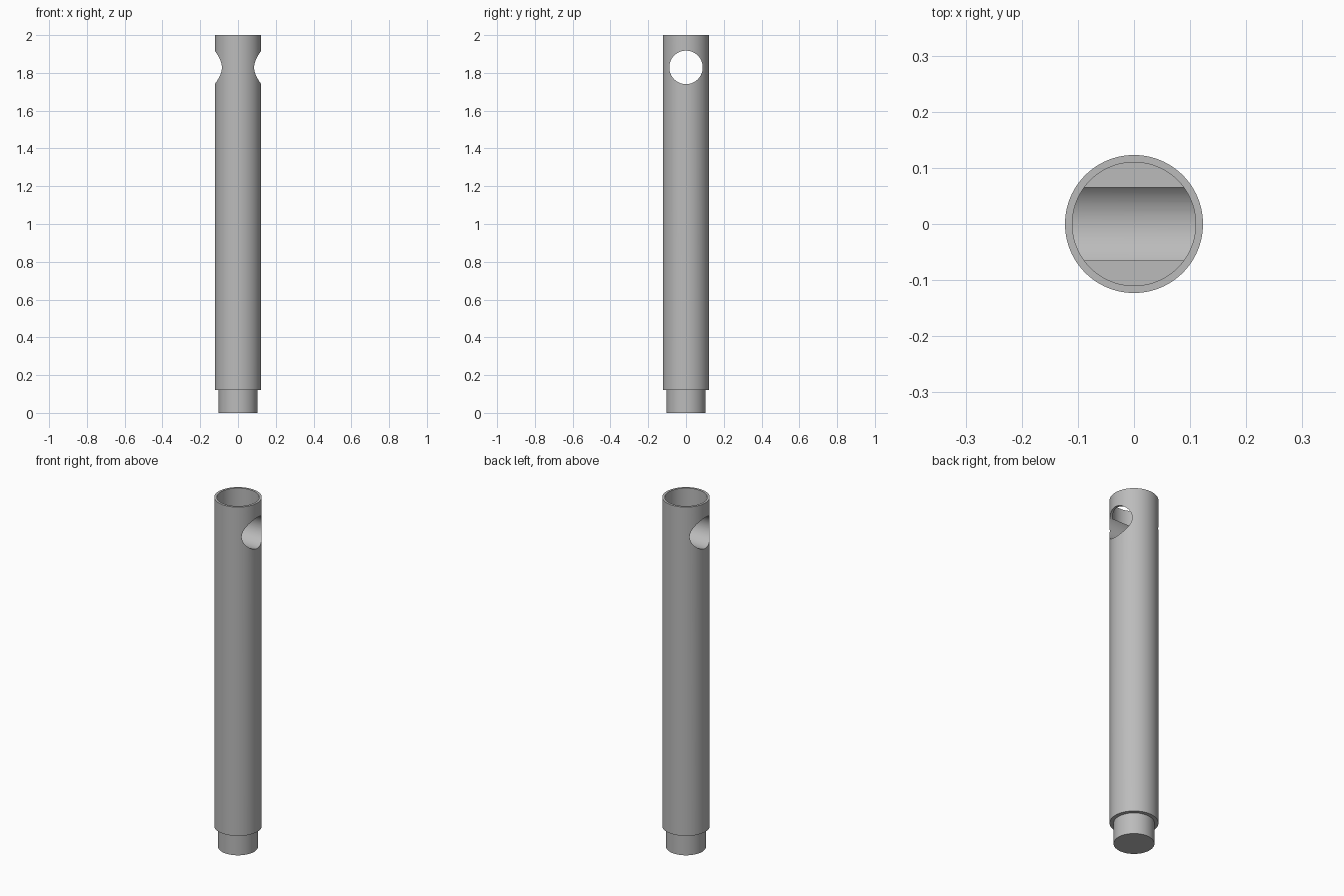
import bpy
import bmesh
from math import pi, radians
from mathutils import Matrix, Vector

cube = bpy.data.objects.get("Cube")
if cube:
    bpy.data.objects.remove(cube, do_unlink=True)

SIDES = 96
HOLE_Z = 1.829
HOLE_RADIUS = 0.0885


def make_material(name, colour):
    mat = bpy.data.materials.new(name)
    mat.use_nodes = True
    mat.diffuse_color = colour
    mat.node_tree.nodes["Principled BSDF"].inputs["Base Color"].default_value = colour
    return mat


def make_object(name, bm):
    mesh = bpy.data.meshes.new(name)
    bmesh.ops.recalc_face_normals(bm, faces=bm.faces)
    bm.to_mesh(mesh)
    bm.free()
    obj = bpy.data.objects.new(name, mesh)
    bpy.context.collection.objects.link(obj)
    return obj


def lathe(name, profile):
    """Spin a (radius, height) profile around the z axis."""
    bm = bmesh.new()
    verts = [bm.verts.new((r, 0, z)) for r, z in profile]
    edges = [bm.edges.new(pair) for pair in zip(verts, verts[1:])]
    bmesh.ops.spin(bm, geom=verts + edges, cent=(0, 0, 0), axis=(0, 0, 1),
                   angle=2 * pi, steps=SIDES, use_merge=True)
    bmesh.ops.remove_doubles(bm, verts=bm.verts, dist=0.0001)
    # Close the flat ends
    bmesh.ops.holes_fill(bm, edges=[e for e in bm.edges if e.is_boundary], sides=0)
    return make_object(name, bm)


# Pin body: spigot, shoulder, long shaft, rim and shallow top recess
pin = lathe("pin_body", [(0.103, 0), (0.103, 0.12), (0.123, 0.12),
                         (0.123, 2), (0.11, 2), (0.11, 1.889)])
pin.data.materials.append(make_material("grey_metal", (0.5, 0.5, 0.5, 1)))

# Cross hole drilled along x
bm = bmesh.new()
bmesh.ops.create_cone(bm, cap_ends=True, segments=SIDES, radius1=HOLE_RADIUS,
                      radius2=HOLE_RADIUS, depth=0.5,
                      matrix=Matrix.Translation(Vector((0, 0, HOLE_Z)))
                      @ Matrix.Rotation(pi / 2, 4, "Y"))
cutter = make_object("cross_hole_cutter", bm)
cutter.hide_render = True

cut = pin.modifiers.new("cross_hole", "BOOLEAN")
cut.operation = "DIFFERENCE"
cut.solver = "EXACT"
cut.object = cutter

bpy.ops.object.select_all(action="DESELECT")
pin.select_set(True)
bpy.context.view_layer.objects.active = pin
bpy.ops.object.modifier_apply(modifier=cut.name)
bpy.data.objects.remove(cutter, do_unlink=True)
bpy.ops.object.shade_smooth_by_angle(angle=radians(30))
